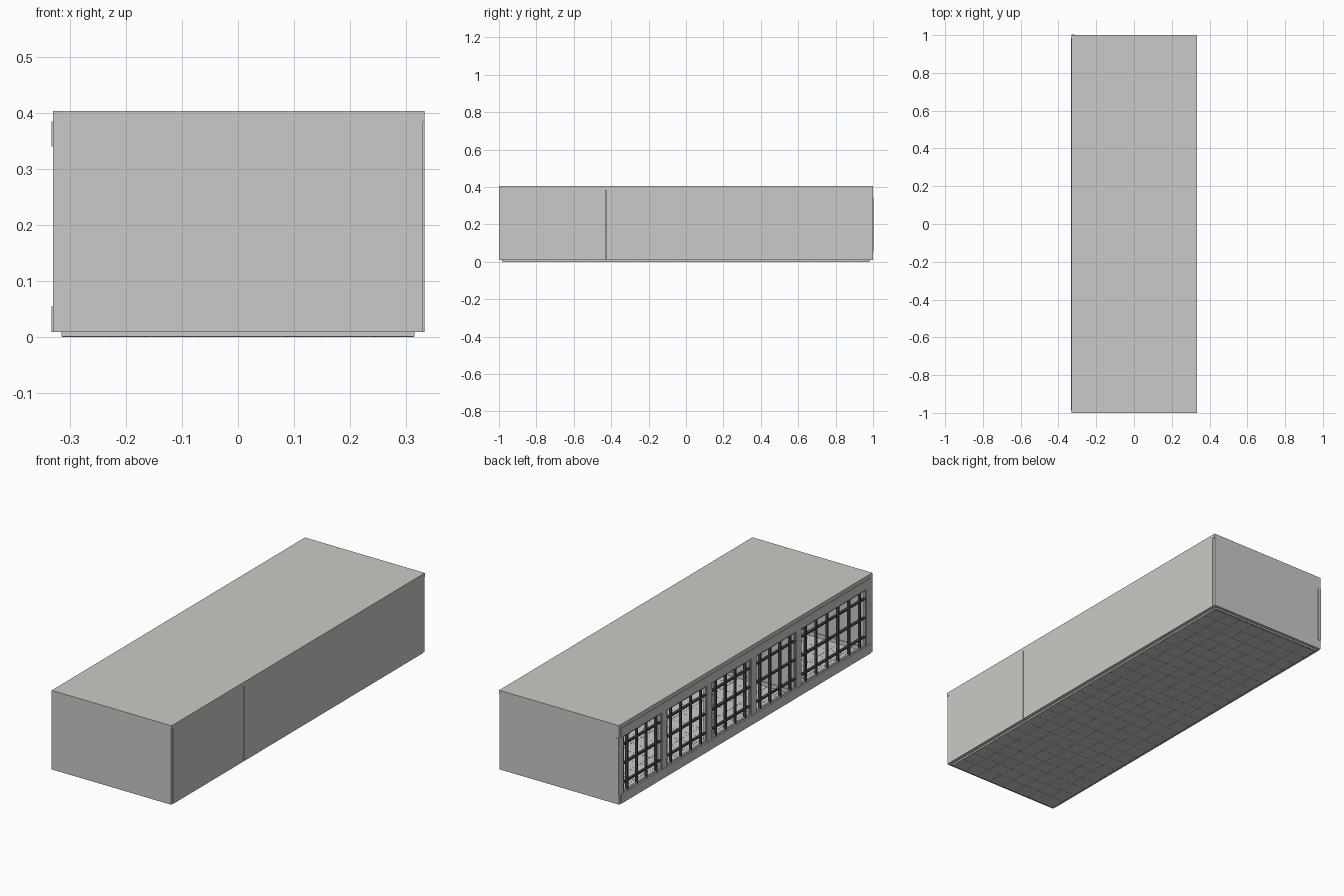
import bpy
import bmesh
from mathutils import Matrix, Vector

cube = bpy.data.objects.get("Cube")
if cube:
    bpy.data.objects.remove(cube, do_unlink=True)


def material(name, colour):
    m = bpy.data.materials.new(name)
    m.use_nodes = True
    m.diffuse_color = (*colour, 1)
    m.node_tree.nodes["Principled BSDF"].inputs["Base Color"].default_value = (*colour, 1)
    return m


PLASTER = material("pale plaster", (0.6, 0.59, 0.57))
METAL = material("dark metal", (0.07, 0.07, 0.075))


def boxes(name, mat, spans):
    """One object made of boxes, each given as x, y and z ranges."""
    bm = bmesh.new()
    for span in spans:
        mid = Vector([(a + b) / 2 for a, b in span])
        size = [b - a for a, b in span]
        bmesh.ops.create_cube(bm, size=1, matrix=Matrix.Translation(mid) @ Matrix.Diagonal((*size, 1)))
    mesh = bpy.data.meshes.new(name)
    bm.to_mesh(mesh)
    bm.free()
    mesh.materials.append(mat)
    ob = bpy.data.objects.new(name, mesh)
    bpy.context.collection.objects.link(ob)
    return ob


X, OUT = 0.33, 0.333          # shell half width, and with raised panels
BASE, EAVE, TOP = 0.009, 0.385, 0.404
SILL, HEAD = 0.055, 0.34      # window opening heights
PARTITION = -0.43
WALL = 0.015

# Roof and end walls
boxes("roof", PLASTER, [((-X, OUT), (-1, 1), (EAVE, TOP))])
for name, a, b in (("front_end_wall", -1, -1 + WALL), ("back_end_wall", 1 - WALL, 1)):
    boxes(name, PLASTER, [((-X, X), (a, b), (BASE, EAVE))])

# Closed long wall in two raised panels, and the inner partition
boxes("long_wall", PLASTER, [((X - WALL, OUT), (-0.985, PARTITION - 0.001), (BASE, EAVE)),
                             ((X - WALL, OUT), (PARTITION + 0.001, 0.985), (BASE, EAVE))])
boxes("partition", PLASTER, [((-X + WALL, X - WALL), (PARTITION - 0.008, PARTITION + 0.008), (BASE, EAVE))])

# Skirting along the inner walls
boxes("skirting", PLASTER, [((-X + WALL, X - WALL), (y, y + 0.004), (BASE, BASE + 0.02))
                            for y in (-1 + WALL, PARTITION + 0.008)])

# Floor slab with square tiles under and over it
STEP = 0.0784
boxes("floor_slab", PLASTER, [((-X + WALL, X - WALL), (-0.985, 0.985), (0.001, BASE))])
boxes("floor_tiles", PLASTER, [
    ((i * STEP + 0.0004, (i + 1) * STEP - 0.0004),
     (-0.982 + j * STEP + 0.0004, -0.982 + (j + 1) * STEP - 0.0004), (0, BASE + 0.001))
    for i in range(-4, 4) for j in range(25)])

# Window wall: rails above and below, posts between the openings
posts = [0.64, 0.285, -0.065, -0.42]
boxes("window_rails", PLASTER, [((-OUT, -X + WALL), (-0.985, 0.985), (BASE, SILL)),
                                ((-OUT, -X + WALL), (-0.985, 0.985), (HEAD, EAVE))])
boxes("window_posts", PLASTER, [((-X, -X + WALL), (y - 0.02, y + 0.02), (SILL, HEAD))
                                for y in posts + [0.983, -0.975]])

# Frames and glazing bars, laid out on a square grid in each opening
edges = [0.963] + [p + s for p in posts for s in (0.02, -0.02)] + [-0.955]
FX = (-X + 0.004, -X + 0.013)
RIM, BAR = 0.008, 0.0045
frames, bars = [], []
for b, a in zip(edges[::2], edges[1::2]):
    frames += [(FX, (a, a + RIM), (SILL, HEAD)), (FX, (b - RIM, b), (SILL, HEAD)),
               (FX, (a, b), (SILL, SILL + RIM)), (FX, (a, b), (HEAD - RIM, HEAD))]
    columns = round((b - a) / 0.085)
    BX = (-X + 0.003, -X + 0.015)
    for i in range(columns):
        y = a + (b - a) * (i + 0.5) / columns
        bars.append((BX, (y - BAR, y + BAR), (SILL, HEAD)))
    for i in range(3):
        z = SILL + (HEAD - SILL) * (i + 0.5) / 3
        bars.append((BX, (a, b), (z - BAR, z + BAR)))
boxes("window_frames", PLASTER, frames)
boxes("glazing_bars", METAL, bars)
